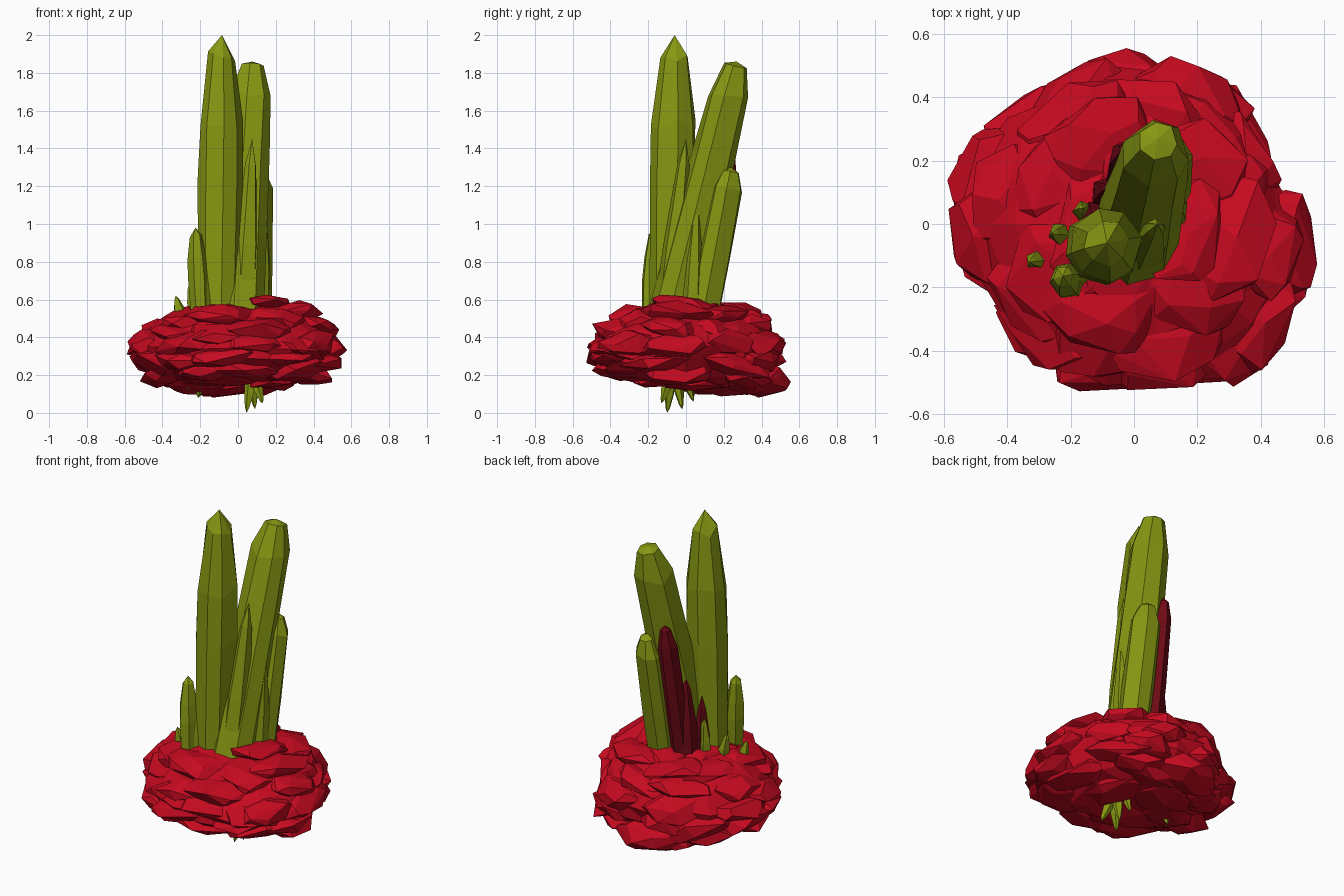
import bpy, bmesh, math, random
from mathutils import Vector, Euler

if "Cube" in bpy.data.objects:
    bpy.data.objects.remove(bpy.data.objects["Cube"])

random.seed(5)


def material(name, rgb):
    m = bpy.data.materials.new(name)
    m.diffuse_color = (*rgb, 1)
    m.use_nodes = True
    m.node_tree.nodes["Principled BSDF"].inputs["Base Color"].default_value = m.diffuse_color
    return m


RED = material("red_rock", (0.56, 0.003, 0.014))
DARK = material("dark_red_crystal", (0.16, 0.003, 0.008))
GREEN = material("green_crystal", (0.24, 0.31, 0.006))


def finish(bm, name, mat):
    bmesh.ops.recalc_face_normals(bm, faces=bm.faces)
    me = bpy.data.meshes.new(name)
    bm.to_mesh(me)
    bm.free()
    me.materials.append(mat)
    ob = bpy.data.objects.new(name, me)
    bpy.context.collection.objects.link(ob)
    return ob


# Rock outline seen from above and its vertical profile (radius factor, z)
OUTLINE = [(0.585, -0.02), (0.43, 0.2), (0.34, 0.42), (0.18, 0.5), (-0.03, 0.55),
           (-0.24, 0.45), (-0.38, 0.38), (-0.55, 0.28), (-0.59, 0.05), (-0.54, -0.16),
           (-0.44, -0.33), (-0.28, -0.47), (0.14, -0.54), (0.38, -0.48), (0.54, -0.23)]
POLAR = sorted((math.atan2(y, x) % math.tau, math.hypot(x, y)) for x, y in OUTLINE)
PROFILE = [(0.3, 0.13), (0.55, 0.14), (0.8, 0.19), (0.96, 0.27), (1.0, 0.35),
           (0.88, 0.46), (0.68, 0.53), (0.4, 0.58), (0.18, 0.59)]


def outline_radius(a):
    a %= math.tau
    pts = [(POLAR[-1][0] - math.tau, POLAR[-1][1])] + POLAR + [(POLAR[0][0] + math.tau, POLAR[0][1])]
    for (a0, r0), (a1, r1) in zip(pts, pts[1:]):
        if a0 <= a <= a1:
            return r0 + (r1 - r0) * (a - a0) / (a1 - a0)
    return 0.55


def lean_underside(z, y):
    # the underside drops towards the back, the top drops slightly to the front
    low = max(0, min(1, (0.38 - z) / 0.2))
    return z - 0.08 * y * low + 0.05 * min(y, 0) * (1 - low)


# Solid core of the rock
core = bmesh.new()
N = 18
rings = []
for f, z in PROFILE:
    ring = []
    for i in range(N):
        a = math.tau * i / N
        r = outline_radius(a) * f * random.uniform(0.88, 0.96)
        zz = z + (0.35 - z) * 0.07 + random.uniform(-0.012, 0.012)
        y = r * math.sin(a)
        ring.append(core.verts.new((r * math.cos(a), y, lean_underside(zz, y))))
    rings.append(ring)
for lo, hi in zip(rings, rings[1:]):
    for i in range(N):
        core.faces.new((lo[i], lo[(i + 1) % N], hi[(i + 1) % N], hi[i]))
core.faces.new(rings[0])
core.faces.new(rings[-1])
bmesh.ops.triangulate(core, faces=core.faces)
finish(core, "rock_core", RED)


# Angular slabs covering the core
def boulder(target, centre, size, turn, tilt=0.3, points=20):
    bm = bmesh.new()
    rot = Euler((random.uniform(-tilt, tilt), random.uniform(-tilt, tilt), turn)).to_matrix()
    for i in range(points):
        z = 1 - 2 * (i + 0.5) / points
        a = i * 2.39996 + random.uniform(-0.5, 0.5)
        q = math.sqrt(1 - z * z)
        k = random.uniform(0.85, 1.1)
        p = rot @ Vector((size[0] * q * math.cos(a), size[1] * q * math.sin(a), size[2] * z)) * k
        p += Vector(centre)
        limit = outline_radius(math.atan2(p.y, p.x)) * 1.01
        flat = math.hypot(p.x, p.y)
        if flat > limit:
            p.x, p.y = p.x * limit / flat, p.y * limit / flat
        p.z = min(max(lean_underside(p.z, p.y), 0.08), 0.63)
        bm.verts.new(p)
    hull = bmesh.ops.convex_hull(bm, input=bm.verts)
    bmesh.ops.delete(bm, geom=list({v for v in hull["geom_interior"]
                                    if isinstance(v, bmesh.types.BMVert)}), context='VERTS')
    bmesh.ops.dissolve_limit(bm, angle_limit=math.radians(9), verts=bm.verts, edges=bm.edges)
    me = bpy.data.meshes.new("temp")
    bm.to_mesh(me)
    bm.free()
    target.from_mesh(me)
    bpy.data.meshes.remove(me)


rocks = bmesh.new()
# rows: count, radius factor, height, (radial, tangential, vertical) half size
ROWS = [(5, 0.36, 0.17, (0.17, 0.22, 0.05)), (8, 0.64, 0.215, (0.16, 0.21, 0.065)),
        (9, 0.73, 0.285, (0.17, 0.20, 0.075)), (9, 0.75, 0.365, (0.17, 0.20, 0.075)),
        (8, 0.64, 0.445, (0.17, 0.20, 0.07)), (7, 0.48, 0.51, (0.17, 0.20, 0.06)),
        (4, 0.24, 0.56, (0.15, 0.18, 0.045))]
for count, f, z, size in ROWS:
    start = random.uniform(0, math.tau)
    for i in range(count):
        a = start + math.tau * (i + random.uniform(-0.25, 0.25)) / count
        r = outline_radius(a) * f * random.uniform(0.95, 1.06)
        s = [v * random.uniform(0.85, 1.15) for v in size]
        boulder(rocks, (r * math.cos(a), r * math.sin(a), z + random.uniform(-0.02, 0.02)),
                s, a + random.uniform(-0.4, 0.4), 0.22)
# Low lobe at the back and the outermost slabs at the sides
boulder(rocks, (-0.06, 0.39, 0.2), (0.24, 0.18, 0.085), 0.1, 0.05, 26)
boulder(rocks, (0.12, 0.31, 0.19), (0.18, 0.15, 0.07), -0.3, 0.1)
boulder(rocks, (0.44, -0.06, 0.35), (0.16, 0.2, 0.07), 0, 0.1)
boulder(rocks, (0.36, -0.28, 0.36), (0.2, 0.2, 0.09), -0.6, 0.1)
boulder(rocks, (-0.42, 0.08, 0.28), (0.18, 0.2, 0.075), 0, 0.1)
finish(rocks, "rock_slabs", RED)


# Crystals: rings of (fraction along axis, radius factor) ending in a point or blunt cap
POINTED = [(0, 0.86), (0.5, 1.0), (0.7, 0.94), (0.925, 0.6)]
BLUNT = [(0, 0.95), (0.45, 1.0), (0.86, 0.92), (0.975, 0.5)]
LEANING = [(0, 1.22), (0.35, 1.16), (0.65, 1.04), (0.87, 0.95), (0.985, 0.55)]
SHARD = [(0, 1.0), (0.45, 0.85), (0.85, 0.4)]


def crystal(name, base, tip, radius, shape, mat=GREEN, sides=7, jitter=0.05):
    base, tip = Vector(base), Vector(tip)
    axis = tip - base
    rot = axis.to_track_quat('Z', 'Y')
    start = random.uniform(0, 1)
    angles = [start + math.tau * (i + random.uniform(-0.15, 0.15)) / sides for i in range(sides)]
    bm = bmesh.new()
    loops = []
    for t, f in shape:
        loop = []
        for a in angles:
            r = radius * f * random.uniform(1 - jitter, 1 + jitter)
            u = t + (random.uniform(-0.02, 0.02) if 0 < t < 0.95 else 0)
            loop.append(bm.verts.new(base + axis * u + rot @ Vector((r * math.cos(a), r * math.sin(a), 0))))
        loops.append(loop)
    for lo, hi in zip(loops, loops[1:]):
        for i in range(sides):
            j = (i + 1) % sides
            bm.faces.new((lo[i], lo[j], hi[j], hi[i]))
    bm.faces.new(loops[0])
    top = bm.verts.new(tip)
    for i in range(sides):
        bm.faces.new((loops[-1][i], loops[-1][(i + 1) % sides], top))
    finish(bm, name, mat)


# Large crystals
crystal("main_crystal", (-0.105, -0.085, 0.42), (-0.085, -0.06, 2.0), 0.122, POINTED, sides=8)
crystal("leaning_crystal", (-0.005, -0.085, 0.42), (0.075, 0.268, 1.86), 0.114, LEANING)
crystal("back_crystal", (0.09, 0.075, 0.42), (0.10, 0.24, 1.30), 0.092, BLUNT)

# Slim crystals growing against the large ones
crystal("front_shard", (0.02, -0.10, 0.45), (0.075, 0.0, 1.45), 0.08, SHARD, sides=6)
crystal("right_shard", (0.11, 0.03, 0.45), (0.135, 0.06, 1.17), 0.06, SHARD, sides=6)
crystal("left_crystal", (-0.20, -0.19, 0.45), (-0.225, -0.165, 0.98), 0.055, POINTED, sides=6)
crystal("left_low_shard", (-0.17, -0.16, 0.45), (-0.175, -0.15, 0.84), 0.045, SHARD, sides=5)
for i, (b, t, r) in enumerate([((-0.22, -0.03, 0.5), (-0.26, -0.03, 0.68), 0.04),
                               ((-0.30, -0.11, 0.5), (-0.33, -0.12, 0.62), 0.035),
                               ((-0.15, 0.03, 0.5), (-0.16, 0.05, 0.78), 0.045)]):
    crystal(f"small_crystal_{i + 1}", b, t, r, SHARD, sides=5)

# Dark red crystals at the back
crystal("dark_crystal", (-0.04, 0.075, 0.42), (-0.02, 0.235, 1.38), 0.06, BLUNT, DARK, 6)
crystal("dark_side_shard", (-0.08, 0.08, 0.45), (-0.08, 0.12, 1.05), 0.065, SHARD, DARK, 6)
crystal("dark_low_shard", (-0.12, 0.02, 0.45), (-0.13, 0.03, 0.9), 0.055, SHARD, DARK, 5)

# Small crystals hanging underneath
for i, (b, t, r) in enumerate([((0.07, -0.08, 0.18), (0.045, -0.10, 0.0), 0.032),
                               ((0.08, -0.05, 0.18), (0.09, -0.02, 0.02), 0.03),
                               ((0.09, -0.09, 0.18), (0.13, -0.13, 0.05), 0.03),
                               ((0.06, 0.0, 0.18), (0.06, 0.04, 0.06), 0.025),
                               ((-0.20, 0.02, 0.18), (-0.21, 0.04, 0.08), 0.03),
                               ((-0.23, -0.03, 0.2), (-0.27, -0.04, 0.12), 0.03)]):
    crystal(f"hanging_crystal_{i + 1}", b, t, r, SHARD, sides=5)
